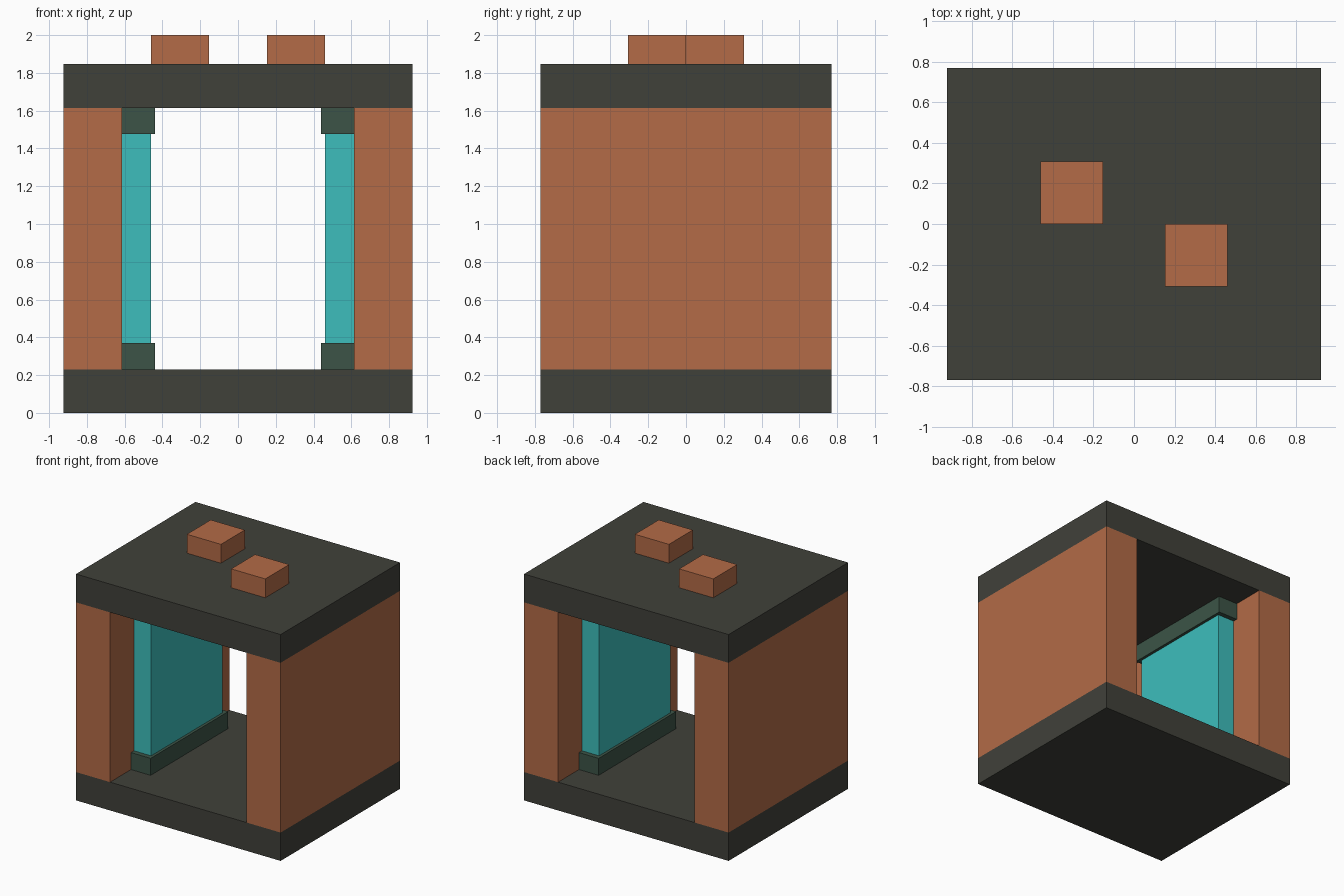
import bpy
from mathutils import Vector

cube = bpy.data.objects.get("Cube")
if cube:
    bpy.data.objects.remove(cube, do_unlink=True)

U = 2 / 13  # modelling grid: the whole thing is 13 units tall


def linear(c):
    c /= 255
    return c / 12.92 if c <= 0.04045 else ((c + 0.055) / 1.055) ** 2.4


def material(name, rgb):
    colour = (*[linear(c) for c in rgb], 1)
    mat = bpy.data.materials.new(name)
    mat.use_nodes = True
    mat.diffuse_color = colour
    bsdf = mat.node_tree.nodes["Principled BSDF"]
    bsdf.inputs["Base Color"].default_value = colour
    bsdf.inputs["Roughness"].default_value = 0.8
    return mat


copper = material("copper", (179, 107, 71))
charcoal = material("charcoal", (64, 65, 58))
teal = material("teal", (61, 190, 188))
dark_green = material("dark green", (60, 84, 71))


def box(name, low, high, mat):
    """Box between two corners given in grid units."""
    low, high = Vector(low) * U, Vector(high) * U
    bpy.ops.mesh.primitive_cube_add(size=1, location=(low + high) / 2)
    obj = bpy.context.object
    obj.name = name
    obj.scale = high - low
    bpy.ops.object.transform_apply(location=False, rotation=False, scale=True)
    obj.data.materials.append(mat)
    return obj


# Base and roof slabs
box("base_slab", (-6, -5, 0), (6, 5, 1.5), charcoal)
box("roof_slab", (-6, -5, 10.5), (6, 5, 12), charcoal)

# Walls with framed inner panels, the same on both sides
for side, s in (("left", 1), ("right", -1)):
    def side_box(name, x0, x1, y, z0, z1, mat):
        a, b = sorted((s * x0, s * x1))
        box(f"{side}_{name}", (a, -y, z0), (b, y, z1), mat)

    side_box("wall", 4, 6, 5, 1.5, 10.5, copper)
    side_box("panel", 3, 4, 3, 2.4, 9.6, teal)
    side_box("lower_rail", 2.85, 4, 3.25, 1.5, 2.4, dark_green)
    side_box("upper_rail", 2.85, 4, 3.25, 9.6, 10.5, dark_green)

# Two staggered blocks on the roof
box("right_roof_block", (-3, 0, 12), (-1, 2, 13), copper)
box("left_roof_block", (1, -2, 12), (3, 0, 13), copper)
